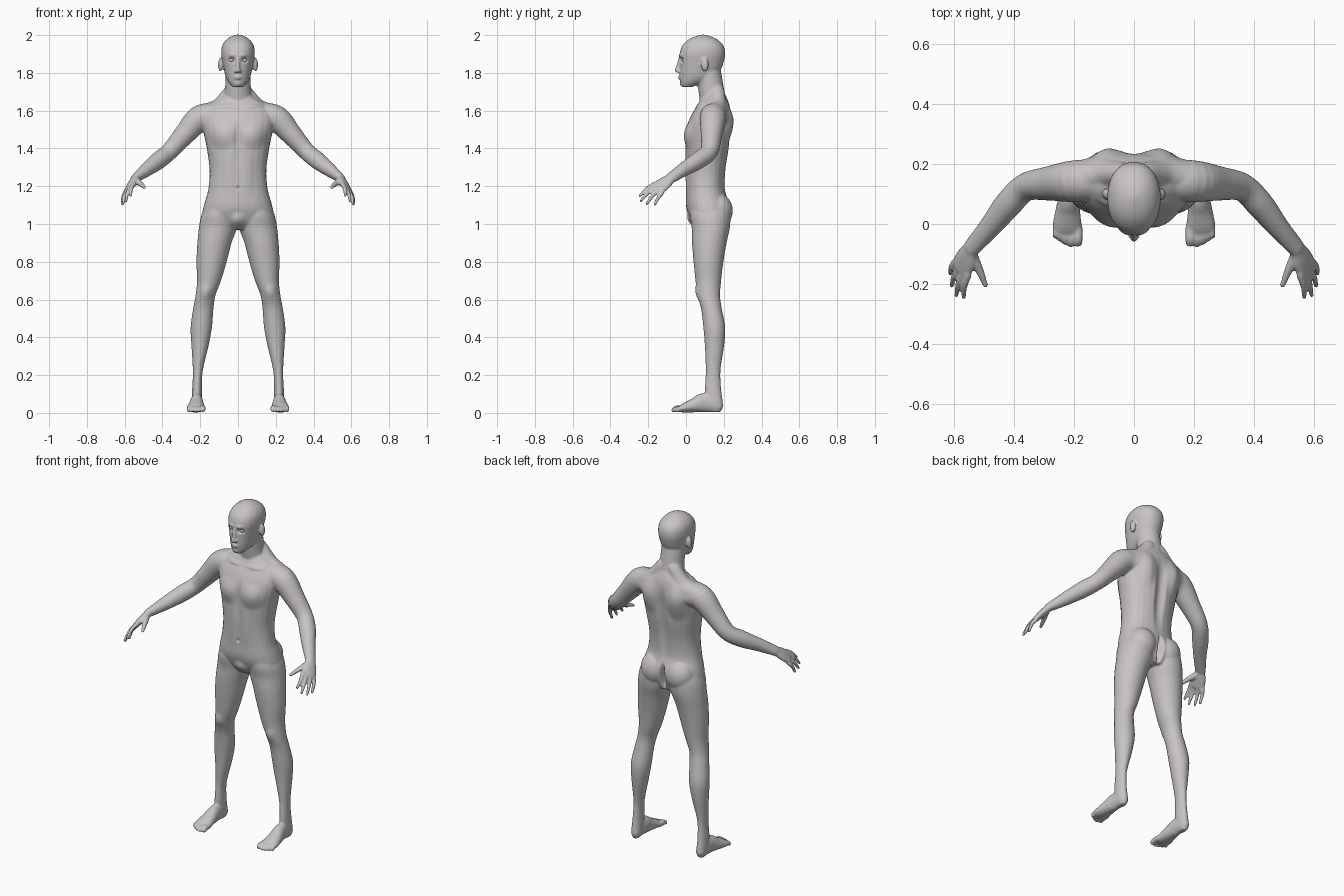
import bpy, bmesh
from math import cos, sin, pi
from mathutils import Vector, Matrix

if "Cube" in bpy.data.objects:
    bpy.data.objects.remove(bpy.data.objects["Cube"], do_unlink=True)

skin = bpy.data.materials.new("warm grey skin")
skin.use_nodes = True
SKIN = (0.57, 0.55, 0.54, 1)
skin.diffuse_color = SKIN
skin.node_tree.nodes["Principled BSDF"].inputs["Base Color"].default_value = SKIN

bm = bmesh.new()
SIDES = 28


def spline(rows, steps=5):
    """Catmull-Rom interpolation through rows of numbers."""
    rows = [Vector(r) for r in rows]
    out = []
    for i in range(len(rows) - 1):
        a, b, c, d = (rows[max(0, min(len(rows) - 1, i + k))] for k in (-1, 0, 1, 2))
        for s in range(steps):
            t = s / steps
            out.append(b + t / 2 * ((c - a) + t * ((2 * a - 5 * b + 4 * c - d) + t * (3 * b - a - 3 * c + d))))
    return out + [rows[-1]]


def skin_rings(rings):
    """Close a list of point rings into one solid."""
    loops = [[bm.verts.new(p) for p in ring] for ring in rings]
    faces = [bm.faces.new(loops[0]), bm.faces.new(loops[-1])]
    for a, b in zip(loops, loops[1:]):
        for i in range(SIDES):
            j = (i + 1) % SIDES
            faces.append(bm.faces.new((a[i], a[j], b[j], b[i])))
    bmesh.ops.recalc_face_normals(bm, faces=faces)


def squircle(power):
    """Unit outline, rounder or boxier by power."""
    for i in range(SIDES):
        c, s = cos(2 * pi * i / SIDES), sin(2 * pi * i / SIDES)
        k = (abs(c) ** power + abs(s) ** power) ** (-1 / power)
        yield c * k, s * k


def stack(rows, mirror=False, power=2.0):
    """Level sections: height, x from, x to, y front, y back."""
    for m in (1, -1) if mirror else (1,):
        skin_rings([[(m * ((x0 + x1) + (x1 - x0) * u) / 2, ((y0 + y1) + (y1 - y0) * v) / 2, z)
                     for u, v in squircle(power)] for z, x0, x1, y0, y1 in spline(rows)])


def tube(rows, side=(1, 0, 0), mirror=True):
    """Limb along a path: x, y, z, radius along side, radius across it."""
    path = spline(rows)
    rings = []
    for i, p in enumerate(path):
        way = (path[min(i + 1, len(path) - 1)] - path[max(i - 1, 0)]).to_3d().normalized()
        u = Vector(side)
        u = (u - way * u.dot(way)).normalized()
        v = way.cross(u)
        rings.append([Vector(p[:3]) + u * a * p[3] + v * b * p[4] for a, b in squircle(2)])
    # rounded ends
    for k, end in ((0, 1), (-1, -2)):
        mid = sum(rings[k], Vector()) / SIDES
        out = (mid - sum(rings[end], Vector()) / SIDES).normalized() * min(path[k][3:])
        caps = [[mid + (q - mid) * cos(t) + out * sin(t) for q in rings[k]] for t in (.5, 1, 1.35)]
        rings = caps[::-1] + rings if k == 0 else rings + caps
    for m in (1, -1) if mirror else (1,):
        skin_rings([[(m * q.x, q.y, q.z) for q in ring] for ring in rings])


def blob(place, size, mirror=True):
    for m in (1, -1) if mirror else (1,):
        spot = Vector((m * place[0], place[1], place[2]))
        bmesh.ops.create_uvsphere(bm, u_segments=24, v_segments=14, radius=1,
                                  matrix=Matrix.Translation(spot) @ Matrix.Diagonal((*size, 1)))


# torso
torso = [(.97, .07, .06, .2), (1, .14, .035, .215), (1.05, .185, .012, .232), (1.1, .18, 0, .232),
         (1.18, .158, 0, .207), (1.28, .15, 0, .21), (1.4, .165, -.003, .228), (1.5, .185, 0, .235),
         (1.57, .19, .025, .238), (1.63, .15, .06, .23), (1.67, .09, .08, .215), (1.7, .06, .09, .2)]
stack([(z, -w, w, f, b) for z, w, f, b in torso], power=2.3)
blob((.085, .165, 1.07), (.085, .083, .095))

# neck and shoulder slopes
tube([(0, .15, 1.62, .085, .07), (0, .135, 1.7, .07, .068), (0, .12, 1.8, .066, .066)], mirror=False)
tube([(.035, .165, 1.7, .04, .04), (.1, .165, 1.615, .05, .05), (.19, .15, 1.57, .06, .06)], (0, 1, 0))

# head
head = [(1.725, .028, -.02, .03), (1.75, .05, -.029, .1), (1.78, .065, -.032, .16), (1.82, .075, -.033, .186),
        (1.86, .083, -.034, .2), (1.9, .089, -.034, .207), (1.94, .085, -.022, .2),
        (1.97, .068, .005, .175), (1.99, .042, .04, .14), (2.002, .01, .08, .1)]
stack([(z, -w, w, f, b) for z, w, f, b in head], power=2.2)

# nose, lips, ears
tube([(0, -.03, 1.88, .008, .01), (0, -.04, 1.84, .009, .01), (0, -.05, 1.812, .012, .011)], mirror=False)
blob((.012, -.036, 1.808), (.009, .013, .009))
for z, r in ((1.783, .005), (1.772, .006)):
    tube([(-.024, -.027, 1.777, .003, .003), (0, -.037, z, r, r), (.024, -.027, 1.777, .003, .003)],
         (0, 1, 0), mirror=False)
blob((.093, .1, 1.843), (.013, .02, .036))

# legs
stack([(1.12, .03, .16, .03, .22), (1.05, .005, .193, .02, .235), (.98, .006, .207, .03, .232),
       (.9, .034, .215, .032, .215), (.8, .06, .22, .04, .198), (.7, .09, .217, .05, .186),
       (.62, .12, .225, .06, .18), (.55, .13, .238, .08, .19), (.45, .138, .251, .092, .208),
       (.35, .157, .246, .1, .201), (.22, .187, .239, .105, .182), (.12, .191, .243, .1, .187),
       (.05, .19, .245, .11, .195), (.005, .2, .235, .13, .185)], mirror=True)

# feet and toes
tube([(.217, .17, .036, .026, .034), (.218, .1, .054, .032, .052), (.221, .04, .039, .042, .037),
      (.223, -.01, .026, .049, .025), (.223, -.035, .019, .046, .015)])
for x, tip, r in ((.187, -.064, .016), (.21, -.07, .011), (.228, -.063, .011), (.245, -.053, .01), (.261, -.041, .01)):
    tube([(x, -.01, .025, r, r), (x, (tip - .03) / 2, .024, r, r), (x, tip, r + .001, r, r * .8)])

# arms
tube([(.13, .145, 1.57, .07, .07), (.205, .142, 1.557, .07, .07), (.285, .135, 1.472, .057, .056),
      (.362, .122, 1.385, .047, .046), (.42, .065, 1.337, .046, .046), (.48, -.01, 1.29, .037, .037),
      (.542, -.08, 1.243, .031, .024)], (.5, .5, -.5))

# hands: palm, fingers, thumb
tube([(.542, -.08, 1.243, .028, .021), (.56, -.115, 1.215, .042, .02), (.576, -.15, 1.188, .046, .016)], (.5, .5, -.45))
fingers = [((.553, -.17, 1.21), (.568, -.245, 1.15)), ((.57, -.164, 1.195), (.592, -.238, 1.123)),
           ((.585, -.149, 1.177), (.608, -.207, 1.107)), ((.598, -.128, 1.163), (.612, -.165, 1.103))]
for base, tip in fingers:
    knuckle = Vector(base).lerp(Vector(tip), .45) + Vector((.005, -.002, .004))
    tube([(*base, .0125, .0125), (*knuckle, .0105, .0105), (*tip, .008, .008)])
tube([(.542, -.1, 1.233, .02, .02), (.515, -.155, 1.212, .014, .014), (.495, -.205, 1.193, .009, .009)], (0, 0, 1))

# fuse all parts into one smooth skin
rough = bpy.data.meshes.new("rough")
bm.to_mesh(rough)
bm.free()
body = bpy.data.objects.new("body", rough)
bpy.context.collection.objects.link(body)
fuse = body.modifiers.new("fuse", 'REMESH')
fuse.mode = 'VOXEL'
fuse.voxel_size = .0055
soften = body.modifiers.new("soften", 'SMOOTH')
soften.factor = .5
soften.iterations = 6
bpy.context.view_layer.update()
fused = bpy.data.meshes.new_from_object(body.evaluated_get(bpy.context.evaluated_depsgraph_get()))
body.modifiers.clear()
body.data = fused
bpy.data.meshes.remove(rough)


def pull(place, reach, shift):
    """Sculpt a soft bump or dent on both sides."""
    for v in fused.vertices:
        dz = (v.co.z - place[2]) / reach[2]
        if abs(dz) < 1:
            dx = (abs(v.co.x) - place[0]) / reach[0]
            d = dx * dx + ((v.co.y - place[1]) / reach[1]) ** 2 + dz * dz
            if d < 1:
                v.co.y += shift * (1 - d) ** 2


pull((.034, -.03, 1.868), (.026, .05, .018), .017)      # eye sockets
pull((.03, -.03, 1.894), (.035, .04, .014), -.006)      # brows
pull((0, -.025, 1.74), (.025, .04, .02), -.006)         # chin
pull((.098, .095, 1.848), (.012, .012, .024), .008)     # ear hollows
pull((.085, .01, 1.47), (.09, .08, .085), -.016)        # chest
pull((0, 0, 1.43), (.03, .08, .16), .009)               # breastbone
pull((.08, .05, 1.625), (.09, .06, .018), -.008)        # collar bones
pull((.05, 0, 1.27), (.05, .06, .14), -.005)            # belly
pull((0, 0, 1.19), (.014, .05, .014), .009)             # navel
pull((0, .03, 1.02), (.05, .08, .05), -.014)            # groin
pull((.1, .23, 1.53), (.085, .08, .13), .024)           # shoulder blades
pull((0, .23, 1.38), (.045, .08, .27), -.017)           # spine
pull((0, .23, 1.05), (.024, .1, .1), -.045)             # seat cleft
pull((.172, .06, .64), (.04, .05, .05), -.007)          # kneecaps


def finish(obj):
    obj.data.materials.clear()
    obj.data.materials.append(skin)
    for p in obj.data.polygons:
        p.use_smooth = True
        p.material_index = 0


finish(body)

# eyes
for name, x in (("left_eye", .034), ("right_eye", -.034)):
    bpy.ops.mesh.primitive_uv_sphere_add(segments=20, ring_count=12, radius=.0145, location=(x, -.006, 1.868))
    eye = bpy.context.object
    eye.name = name
    finish(eye)
